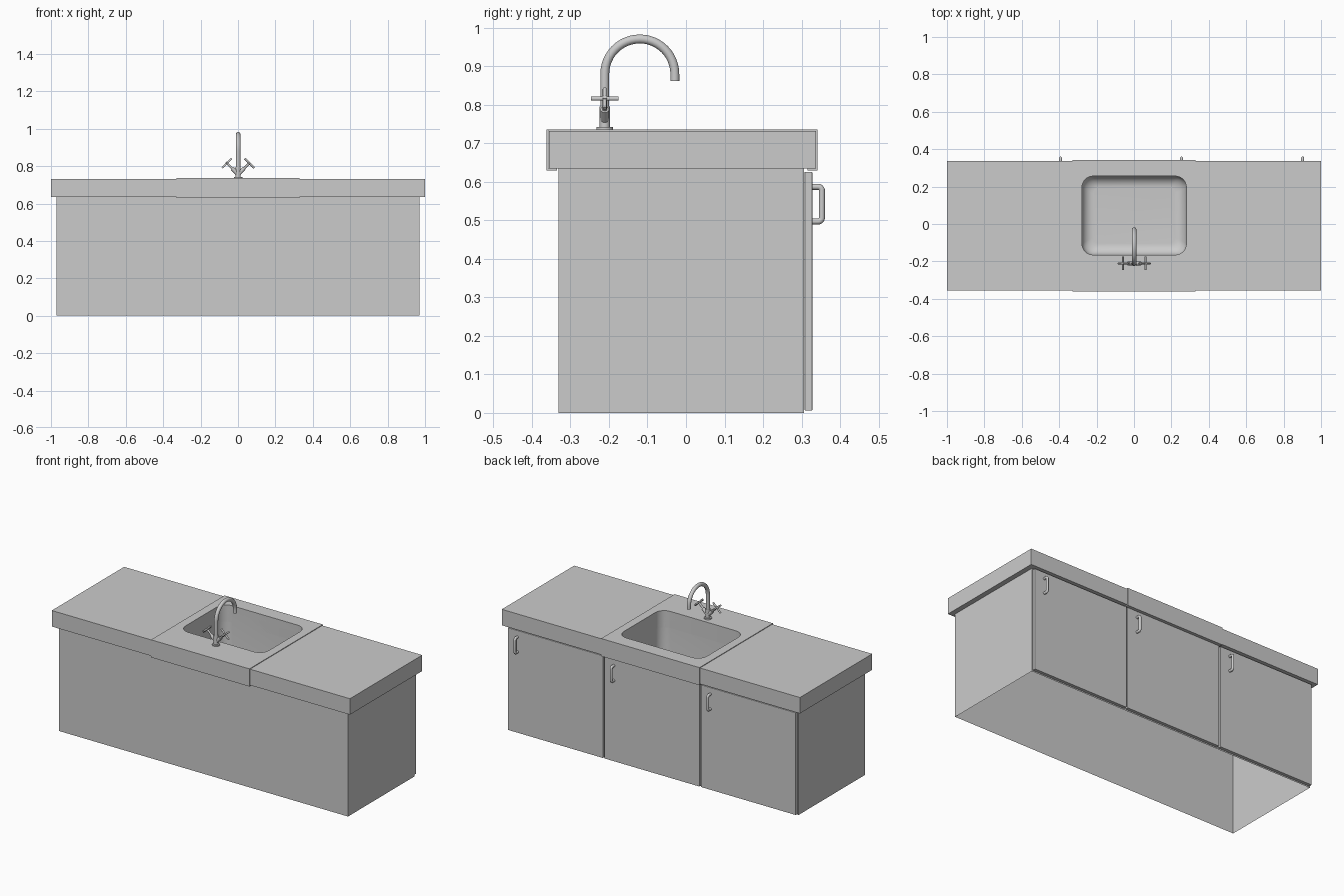
import bpy, bmesh
from math import sin, cos, pi, radians
from mathutils import Vector

if "Cube" in bpy.data.objects:
    bpy.data.objects.remove(bpy.data.objects["Cube"])


def finish(name, bm, smooth=False):
    bmesh.ops.recalc_face_normals(bm, faces=bm.faces)
    me = bpy.data.meshes.new(name)
    bm.to_mesh(me)
    bm.free()
    ob = bpy.data.objects.new(name, me)
    bpy.context.collection.objects.link(ob)
    if smooth:
        bpy.ops.object.select_all(action='DESELECT')
        ob.select_set(True)
        bpy.context.view_layer.objects.active = ob
        bpy.ops.object.shade_smooth_by_angle(angle=radians(35))
    return ob


def box(name, lo, hi, bevel=0.0, open_ends=False):
    bm = bmesh.new()
    bmesh.ops.create_cube(bm, size=1)
    if open_ends:
        ends = [f for f in bm.faces if abs(f.calc_center_median().z) > 0.4]
        bmesh.ops.delete(bm, geom=ends, context='FACES_ONLY')
    for v in bm.verts:
        v.co = [l + (c + 0.5) * (h - l) for c, l, h in zip(v.co, lo, hi)]
    ob = finish(name, bm)
    if bevel:
        m = ob.modifiers.new("bevel", 'BEVEL')
        m.width, m.segments = bevel, 2
    return ob


def loft(name, rings, cap_start=True, cap_end=True):
    bm = bmesh.new()
    loops = [[bm.verts.new(p) for p in r] for r in rings]
    n = len(loops[0])
    for a, b in zip(loops, loops[1:]):
        for i in range(n):
            bm.faces.new((a[i], a[(i + 1) % n], b[(i + 1) % n], b[i]))
    if cap_start:
        bm.faces.new(loops[0])
    if cap_end:
        bm.faces.new(loops[-1])
    return finish(name, bm, True)


def tube(name, pts, radius, n=20):
    """Sweep a circle along a planar path."""
    pts = [Vector(p) for p in pts]
    prev = (pts[1] - pts[0]).normalized()
    side = prev.orthogonal().normalized()
    rings = []
    for i, p in enumerate(pts):
        t = (pts[min(i + 1, len(pts) - 1)] - pts[max(i - 1, 0)]).normalized()
        side = prev.rotation_difference(t) @ side
        up = t.cross(side)
        prev = t
        rings.append([p + radius * (side * cos(2 * pi * k / n) + up * sin(2 * pi * k / n))
                      for k in range(n)])
    return loft(name, rings)


def rounded_rect(inset, z, radius=0.06, seg=8):
    x0, x1, y0, y1 = -0.278 + inset, 0.28 - inset, -0.165 + inset, 0.256 - inset
    r = max(radius - inset * 0.4, 0.02)
    pts = []
    for cx, cy, a in ((x1 - r, y1 - r, 0), (x0 + r, y1 - r, 90),
                      (x0 + r, y0 + r, 180), (x1 - r, y0 + r, 270)):
        for k in range(seg + 1):
            t = radians(a + 90 * k / seg)
            pts.append(Vector((cx + r * cos(t), cy + r * sin(t), z)))
    return pts


# Cabinet carcass (open underneath) and worktop
box("cabinet_body", (-0.97, -0.331, 0), (0.97, 0.306, 0.637), open_ends=True)
counter = box("countertop", (-1, -0.356, 0.635), (1, 0.337, 0.732))

# Sink panel: thin C-shaped sheet wrapped over the worktop
profile = [(-0.335, 0.635), (-0.335, 0.629), (-0.362, 0.629), (-0.362, 0.736),
           (0.342, 0.736), (0.342, 0.629), (0.315, 0.629), (0.315, 0.635),
           (0.3375, 0.635), (0.3375, 0.7322), (-0.3565, 0.7322), (-0.3565, 0.635)]
bm = bmesh.new()
face = bm.faces.new([bm.verts.new((-0.33, y, z)) for y, z in profile])
ext = bmesh.ops.extrude_face_region(bm, geom=[face])
bmesh.ops.translate(bm, vec=(0.66, 0, 0),
                    verts=[g for g in ext["geom"] if isinstance(g, bmesh.types.BMVert)])
panel = finish("sink_panel", bm)

# Basin opening
cutter = loft("basin_cutter", [rounded_rect(0, 0.55), rounded_rect(0, 0.8)])
cutter.hide_render = True
cutter.display_type = 'WIRE'
for ob in (counter, panel):
    m = ob.modifiers.new("opening", 'BOOLEAN')
    m.operation, m.object, m.solver = 'DIFFERENCE', cutter, 'EXACT'

# Deep basin bowl with a coved floor
cove, floor_z = 0.06, 0.39
rings = [rounded_rect(0, 0.736)]
for k in range(9):
    t = pi / 2 * k / 8
    rings.append(rounded_rect(cove * (1 - cos(t)), floor_z + cove * (1 - sin(t))))
basin = loft("sink_basin", rings, cap_start=False)
basin.data.flip_normals()

# Doors with bar handles
for i, name in enumerate(("left", "middle", "right")):
    cx = (i - 1) * 0.647
    box(name + "_door", (cx - 0.319, 0.308, 0.006), (cx + 0.319, 0.328, 0.626), 0.002)
    hx, path = cx + 0.254, [(0.326, 0.497)]
    for cz, a0 in ((0.507, -90), (0.577, 0)):
        path += [(0.343 + 0.010 * cos(radians(a0 + 15 * k)),
                  cz + 0.010 * sin(radians(a0 + 15 * k))) for k in range(7)]
    path.append((0.326, 0.587))
    tube(name + "_door_handle", [(hx, y, z) for y, z in path], 0.0078, 16)

# Tap: base flange, body and swan-neck spout
tx, ty = 0.001, -0.211
tube("tap_base", [(tx, ty, 0.735), (tx, ty, 0.743)], 0.022, 32)
tube("tap_body", [(tx, ty, 0.742), (tx, ty, 0.795)], 0.0135, 24)
arc = [(tx, -0.12 - 0.091 * cos(pi * k / 24), 0.88 + 0.091 * sin(pi * k / 24)) for k in range(25)]
tube("tap_spout", [(tx, ty, 0.78)] + arc + [(tx, -0.029, 0.862)], 0.0115, 24)

# Angled valves with cross handles
for s, name in ((-1, "left"), (1, "right")):
    axis = Vector((s, 0, 1)).normalized()
    root, hub = Vector((tx, ty, 0.756)), Vector((tx + s * 0.06, ty, 0.816))
    across = Vector((s, 0, -1)).normalized()
    tube(name + "_valve_body", [root, root + axis * 0.045], 0.011)
    tube(name + "_valve_stem", [root + axis * 0.04, hub + axis * 0.006], 0.006)
    for part, d in (("bar_a", across), ("bar_b", Vector((0, 1, 0)))):
        tube(f"{name}_valve_{part}", [hub - d * 0.036, hub + d * 0.036], 0.0052, 14)
